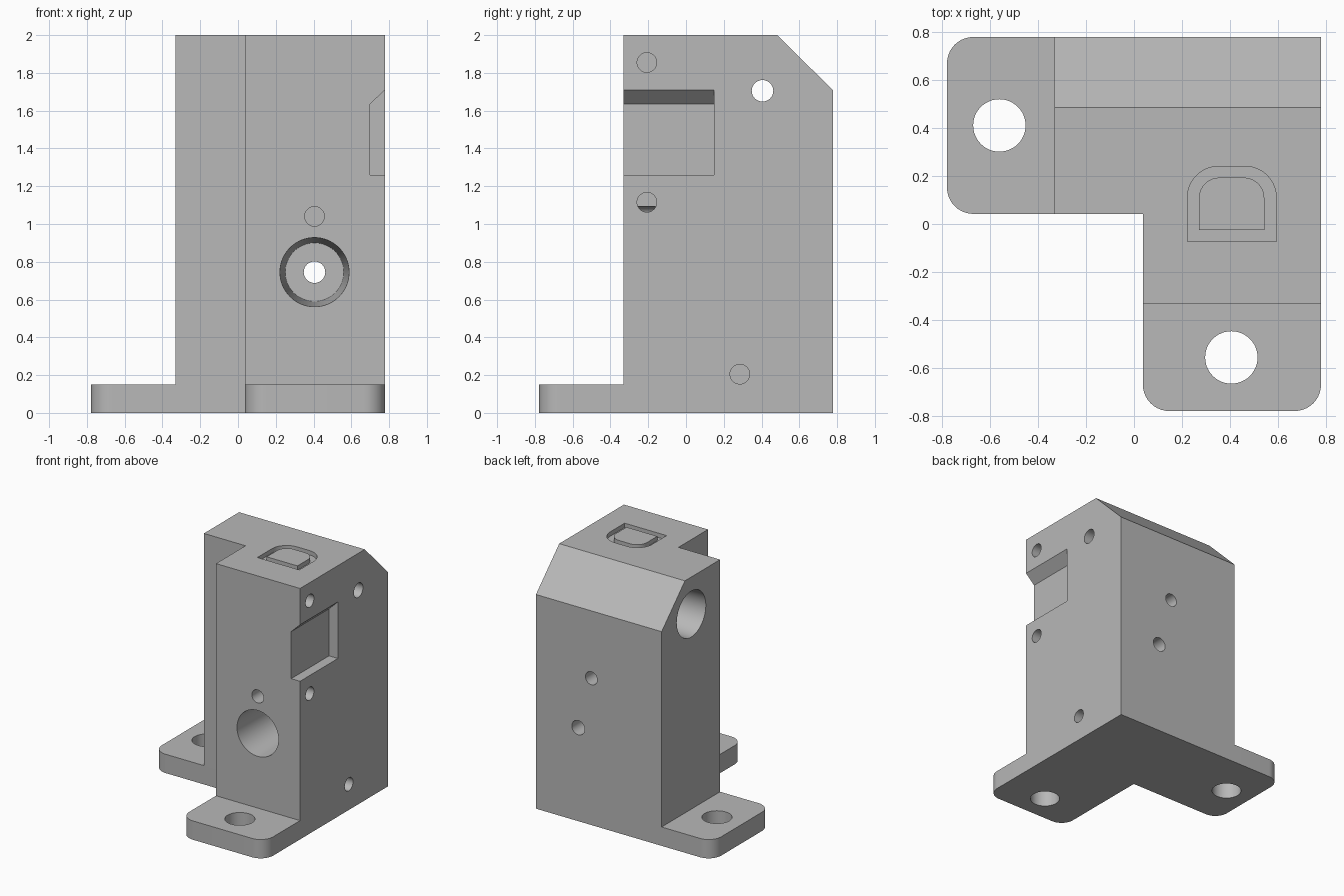
import bpy, bmesh, math
from mathutils import Vector

if "Cube" in bpy.data.objects:
    bpy.data.objects.remove(bpy.data.objects["Cube"], do_unlink=True)

# Single machined-metal colour
metal = bpy.data.materials.new("plain_grey_metal")
metal.use_nodes = True
grey = (0.48, 0.48, 0.48, 1)
metal.diffuse_color = grey
metal.node_tree.nodes["Principled BSDF"].inputs["Base Color"].default_value = grey


def place(axis, u, v, w):
    return {"X": (w, u, v), "Y": (u, w, v), "Z": (u, v, w)}[axis]


def loft(name, axis, start, w0, end, w1):
    """Solid between two matching outlines along an axis."""
    bm = bmesh.new()
    a = [bm.verts.new(place(axis, u, v, w0)) for u, v in start]
    b = [bm.verts.new(place(axis, u, v, w1)) for u, v in end]
    bm.faces.new(a)
    bm.faces.new(b)
    for i in range(len(a)):
        j = (i + 1) % len(a)
        bm.faces.new((a[i], a[j], b[j], b[i]))
    bmesh.ops.recalc_face_normals(bm, faces=bm.faces)
    mesh = bpy.data.meshes.new(name)
    bm.to_mesh(mesh)
    bm.free()
    mesh.materials.append(metal)
    ob = bpy.data.objects.new(name, mesh)
    bpy.context.collection.objects.link(ob)
    return ob


def prism(name, axis, pts, w0, w1):
    return loft(name, axis, pts, w0, pts, w1)


def circle(u, v, r, n=48):
    return [(u + r * math.cos(math.tau * i / n), v + r * math.sin(math.tau * i / n))
            for i in range(n)]


def rounded(corners, steps=10):
    """Outline from (u, v, radius) right-angle corners."""
    pts = []
    for i, (u, v, r) in enumerate(corners):
        p = Vector((u, v))
        if r == 0:
            pts.append((u, v))
            continue
        a = (Vector(corners[i - 1][:2]) - p).normalized()
        b = (Vector(corners[(i + 1) % len(corners)][:2]) - p).normalized()
        c = p + (a + b) * r
        for k in range(steps + 1):
            t = math.pi / 2 * k / steps
            pts.append(tuple(c - r * (b * math.cos(t) + a * math.sin(t))))
    return pts


def combine(target, tool, operation="DIFFERENCE"):
    mod = target.modifiers.new("combine", "BOOLEAN")
    mod.operation = operation
    mod.solver = "EXACT"
    mod.object = tool
    bpy.context.view_layer.objects.active = target
    bpy.ops.object.modifier_apply(modifier=mod.name)
    bpy.data.objects.remove(tool, do_unlink=True)


E = 0.778            # outer faces
F = -0.33            # front and side faces of the column
N, M = 0.037, 0.042  # inner corner of the L
R = 0.11
MID = 0.405          # centre line of each arm
DEEP = 0.37          # blind hole depth

# L-shaped column with L-shaped foot plate
bracket = prism("bracket_body", "Z",
                [(F, M), (N, M), (N, F), (E, F), (E, E), (F, E)], 0, 2)
foot = prism("foot_plate", "Z", rounded([
    (-E, M, R), (N, M, 0), (N, -E, R), (E, -E, R), (E, E, 0), (-E, E, R)]), 0, 0.15)
combine(bracket, foot, "UNION")

# Sloped top edge at the back
combine(bracket, prism("slope_cutter", "X",
                       [(0.385, 2.1), (0.885, 1.6), (0.885, 2.1)], -1, 1))

# Side pocket with a sloped upper wall
combine(bracket, prism("pocket_cutter", "Y",
                       [(0.7, 1.26), (0.85, 1.26), (0.85, 1.78), (0.7, 1.635)], -0.5, 0.147))

# Mounting holes in the foot tabs
for x, y in ((-0.56, 0.41), (MID, -0.555)):
    combine(bracket, prism("mounting_hole", "Z", circle(x, y, 0.109), -0.1, 0.3))

# Tapered bores, each with a narrow hole through to the far face
for axis, z in (("Y", 0.745), ("X", 1.705)):
    combine(bracket, loft("bore", axis, circle(MID, z, 0.183, 64), F,
                          circle(MID, z, 0.155, 64), E - DEEP))
    combine(bracket, prism("through_hole", axis, circle(MID, z, 0.057), 0.1, 1))

# Blind holes: axis, centre, open end, closed end
blind = [("Y", MID, 1.04, F - 0.1, F + DEEP),
         ("Y", 0.29, 1.17, E + 0.1, E - DEEP),
         ("X", -0.207, 1.855, E + 0.1, E - DEEP),
         ("X", -0.207, 1.115, E + 0.1, E - DEEP),
         ("X", 0.285, 0.205, E + 0.1, E - DEEP)]
for axis, u, z, w0, w1 in blind:
    combine(bracket, prism("blind_hole", axis, circle(u, z, 0.052), w0, w1))

# Shallow round-backed groove in the top
combine(bracket, prism("groove_cutter", "Z", rounded([
    (0.222, -0.073, 0), (0.592, -0.073, 0), (0.592, 0.24, 0.13), (0.222, 0.24, 0.13)]),
    1.965, 2.1))
combine(bracket, prism("groove_island", "Z", rounded([
    (0.27, -0.025, 0), (0.542, -0.025, 0), (0.542, 0.193, 0.085), (0.27, 0.193, 0.085)]),
    1.9, 2.0), "UNION")

# Smooth the bores, keep machined edges crisp
bpy.ops.object.select_all(action="DESELECT")
bracket.select_set(True)
bpy.context.view_layer.objects.active = bracket
bpy.ops.object.shade_smooth_by_angle(angle=math.radians(30))
